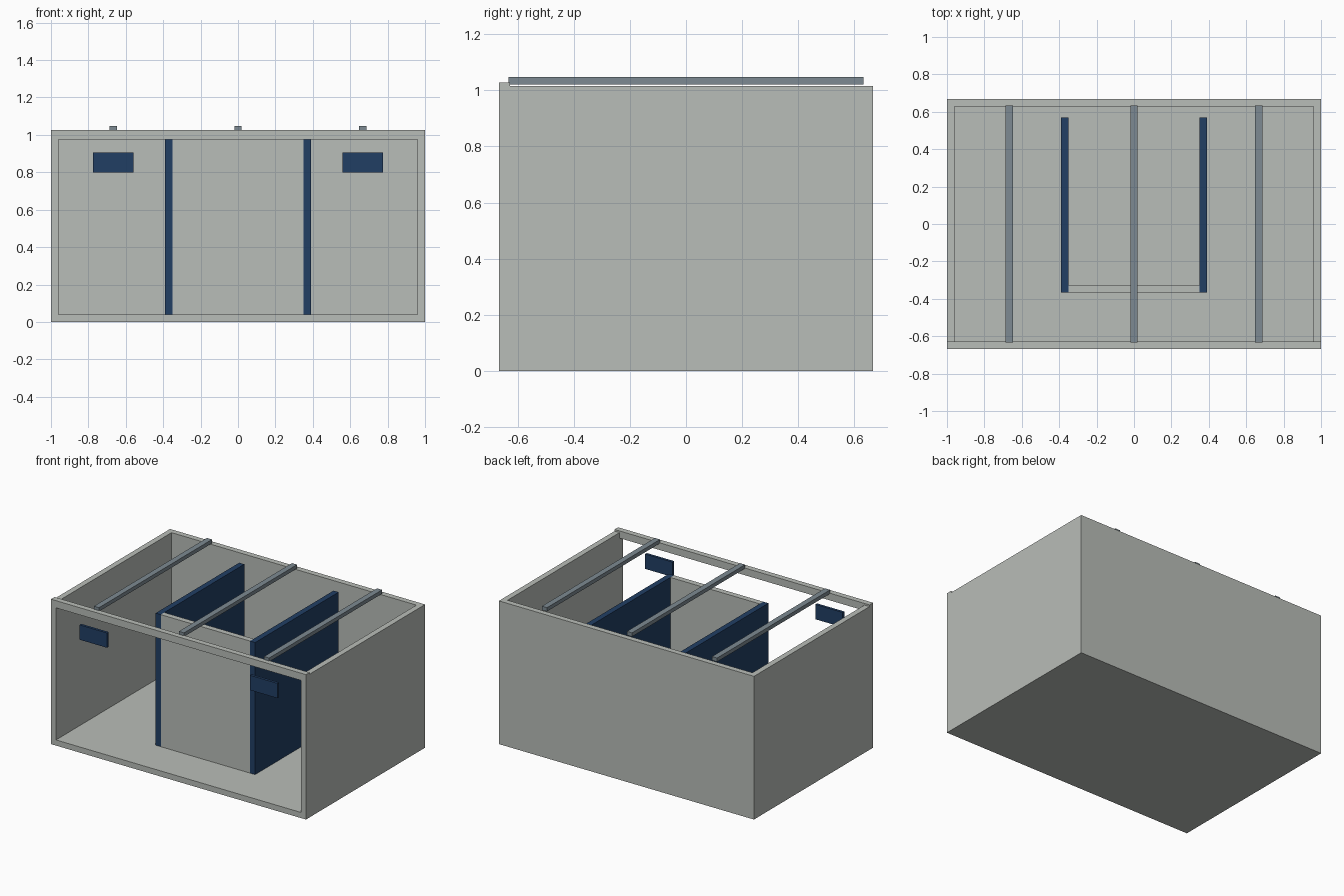
import bpy

if "Cube" in bpy.data.objects:
    bpy.data.objects.remove(bpy.data.objects["Cube"])


def material(name, rgb):
    m = bpy.data.materials.new(name)
    lin = [((c / 255 + 0.055) / 1.055) ** 2.4 for c in rgb]
    m.diffuse_color = (*lin, 1)
    m.use_nodes = True
    m.node_tree.nodes["Principled BSDF"].inputs["Base Color"].default_value = m.diffuse_color
    return m


GREY = material("pale grey", (185, 189, 184))
NAVY = material("navy blue", (33, 62, 100))
STEEL = material("steel grey", (125, 138, 146))


def box(name, lo, hi, mat):
    """Axis-aligned box between two corners."""
    bpy.ops.mesh.primitive_cube_add(
        size=1, location=[(a + b) / 2 for a, b in zip(lo, hi)])
    ob = bpy.context.object
    ob.name = name
    ob.scale = [b - a for a, b in zip(lo, hi)]
    bpy.ops.object.transform_apply(location=False, rotation=False, scale=True)
    ob.data.materials.append(mat)
    return ob


D = 0.667        # half depth
T = 0.04         # wall thickness
TOP = 1.015      # wall height
BEAM = 0.976     # underside of front beam

# Room shell: floor, back wall, raised front beam
box("floor", (-1, -D, 0), (1, D, T), GREY)
box("back_wall", (-0.96, D - T, T), (0.96, D, TOP), GREY)
box("front_beam", (-1, -D, BEAM), (1, -D + T, 1.027), GREY)

# Partition front panel between the two blue walls
box("counter_panel", (-0.35, -0.365, T), (0.35, -0.325, BEAM), GREY)

# Mirrored parts: side walls, blue partitions, hanging signs
for side, s in (("left", -1), ("right", 1)):
    def span(a, b):
        return sorted((s * a, s * b))
    for name, xs, ys, zs, mat in (
            ("side_wall", span(0.96, 1), (-D, D), (T, TOP), GREY),
            ("partition", span(0.35, 0.39), (-0.365, 0.57), (T, BEAM), NAVY),
            ("sign", span(0.56, 0.775), (-D, -0.648), (0.80, 0.905), NAVY)):
        box(f"{side}_{name}", (xs[0], ys[0], zs[0]), (xs[1], ys[1], zs[1]), mat)

# Roof rails
for i, x in enumerate((-0.667, 0, 0.667)):
    box(f"roof_rail_{i + 1}", (x - 0.02, -0.633, 1.021),
        (x + 0.02, 0.633, 1.048), STEEL)
